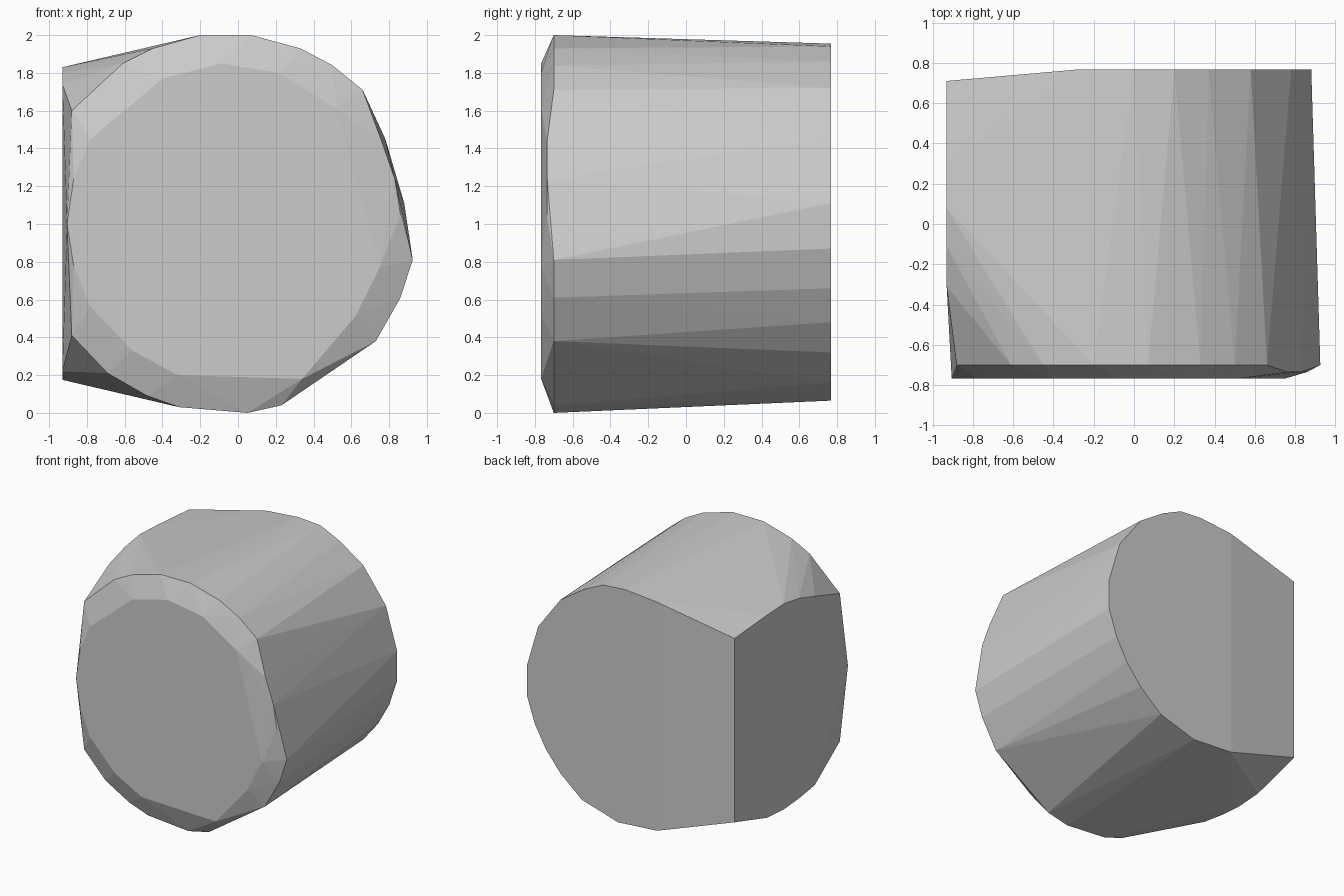
import bpy
import bmesh


def remove_default_cube():
    cube = bpy.data.objects.get("Cube")
    if cube is not None:
        bpy.data.objects.remove(cube, do_unlink=True)


def make_material(name, colour):
    material = bpy.data.materials.new(name)
    material.use_nodes = True
    material.diffuse_color = colour
    shader = material.node_tree.nodes["Principled BSDF"]
    shader.inputs["Base Color"].default_value = colour
    return material


def ring_across(depth, outline):
    """Place an x, z outline at one depth along y."""
    return [(x, depth, z) for x, z in outline]


def ring_sideways(offset, outline):
    """Place a y, z outline at one offset along x."""
    return [(offset, y, z) for y, z in outline]


def hull_object(name, points, material):
    """Wrap a set of section points in a faceted convex solid."""
    mesh = bpy.data.meshes.new(name)
    bm = bmesh.new()
    for point in points:
        bm.verts.new(point)
    result = bmesh.ops.convex_hull(bm, input=bm.verts[:], use_existing_faces=False)
    unused = {item for item in result["geom_interior"] + result["geom_unused"]
              if isinstance(item, bmesh.types.BMVert)}
    bmesh.ops.delete(bm, geom=list(unused), context="VERTS")
    bmesh.ops.recalc_face_normals(bm, faces=bm.faces[:])
    for face in bm.faces:
        face.smooth = False
    bm.to_mesh(mesh)
    bm.free()
    mesh.materials.append(material)
    body = bpy.data.objects.new(name, mesh)
    bpy.context.scene.collection.objects.link(body)
    return body


remove_default_cube()
stone_grey = make_material("stone grey", (0.6, 0.6, 0.6, 1.0))

# Flat front end
front_end = ring_across(-0.767, [
    (-0.4, 1.77), (-0.09, 1.85), (0.22, 1.8), (0.52, 1.61), (0.75, 0.77),
    (0.62, 0.51), (0.34, 0.18), (-0.32, 0.2), (-0.56, 0.33), (-0.78, 0.56),
    (-0.87, 0.78), (-0.905, 1), (-0.87, 1.24), (-0.78, 1.45)])

# Widest rim, just behind the front bevel
rim = ring_across(-0.7, [
    (-0.2, 2), (0.07, 2), (0.33, 1.93), (0.5, 1.84), (0.66, 1.71),
    (0.925, 0.81), (0.86, 0.61), (0.73, 0.38), (0.23, 0.04), (0.05, 0),
    (-0.31, 0.03), (-0.48, 0.09), (-0.69, 0.21), (-0.88, 0.41),
    (-0.88, 1.6), (-0.61, 1.85), (-0.45, 1.93)])

# Shallow dip in the bevel on one side
bevel_dip = ring_across(-0.735, [(0.76, 1.44), (0.83, 1.24), (0.86, 1.05)])

# Flat back end
back_end = ring_across(0.767, [
    (-0.28, 1.93), (0, 1.955), (0.2, 1.94), (0.37, 1.86), (0.58, 1.72),
    (0.78, 1.45), (0.88, 1.11), (0.88, 0.87), (0.81, 0.66), (0.71, 0.48),
    (0.58, 0.32), (0.39, 0.16), (0.07, 0.065), (-0.28, 0.09)])

# Flat cut along the side
side_cut = ring_sideways(-0.93, [
    (0.71, 1.79), (0.3, 1.82), (0.08, 1.83), (-0.11, 1.8), (-0.31, 1.74),
    (0.71, 0.31), (0.3, 0.19), (0.08, 0.175), (-0.11, 0.19), (-0.31, 0.22)])

hull_object("faceted_body", front_end + rim + bevel_dip + back_end + side_cut,
            stone_grey)
